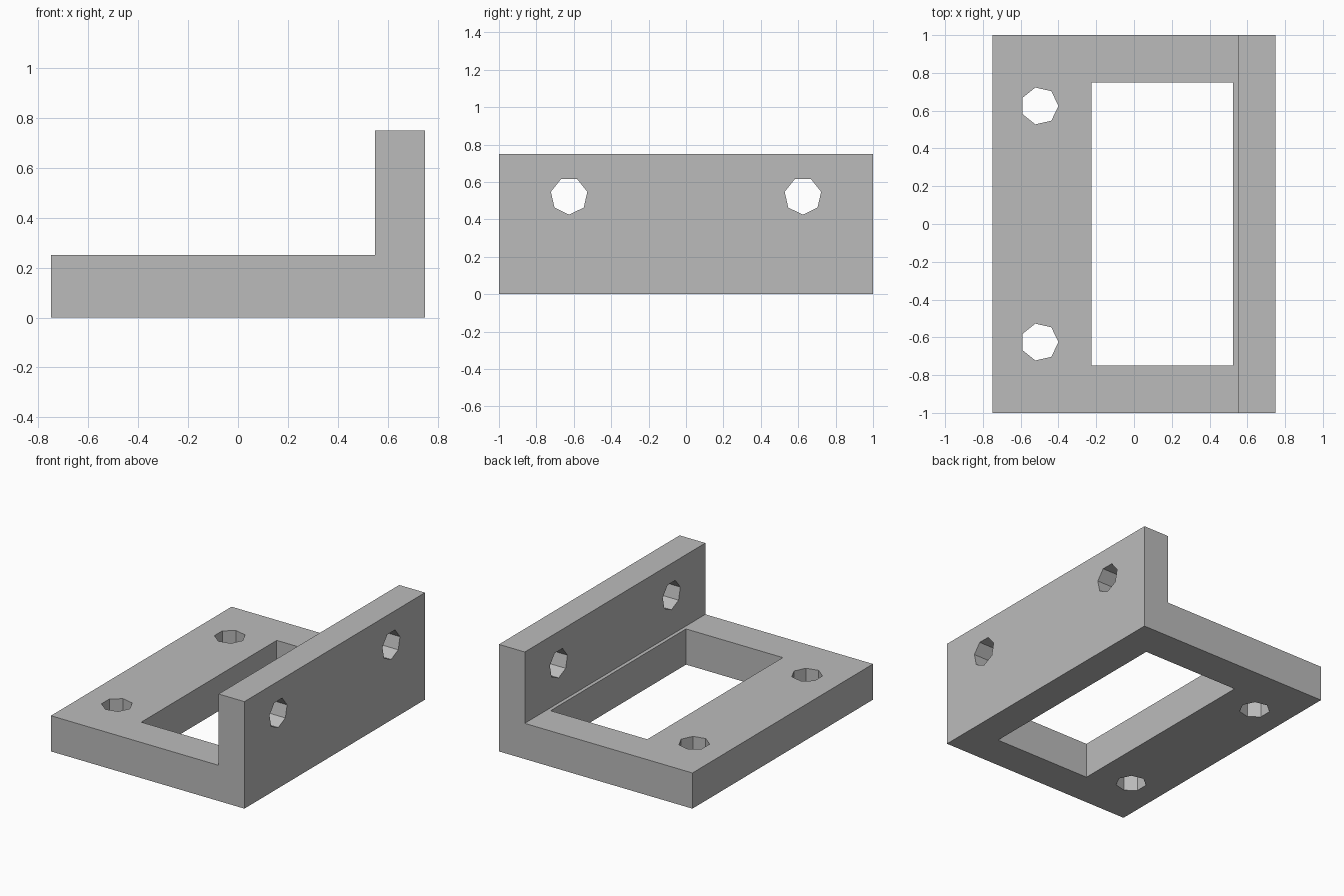
import bpy
import bmesh
from math import radians
from mathutils import Matrix

cube = bpy.data.objects.get("Cube")
if cube:
    bpy.data.objects.remove(cube, do_unlink=True)

LENGTH = 2.0
HOLE_Y = 0.625
HOLE_RADIUS = 0.1

grey = bpy.data.materials.new("plain grey")
grey.use_nodes = True
grey.diffuse_color = (0.5, 0.5, 0.5, 1)
grey.node_tree.nodes["Principled BSDF"].inputs["Base Color"].default_value = grey.diffuse_color


def to_object(name, bm):
    bmesh.ops.recalc_face_normals(bm, faces=bm.faces)
    mesh = bpy.data.meshes.new(name)
    bm.to_mesh(mesh)
    bm.free()
    mesh.materials.append(grey)
    obj = bpy.data.objects.new(name, mesh)
    bpy.context.collection.objects.link(obj)
    return obj


def cut(target, cutter):
    """Subtract the cutter from the target, then discard it."""
    cutter.hide_render = True
    mod = target.modifiers.new(cutter.name, 'BOOLEAN')
    mod.operation = 'DIFFERENCE'
    mod.solver = 'EXACT'
    mod.object = cutter
    bpy.context.view_layer.objects.active = target
    bpy.ops.object.modifier_apply(modifier=mod.name)
    bpy.data.objects.remove(cutter, do_unlink=True)


def hole_cutter(name, centre, turn):
    """Seven-sided drill, pointing up with a corner towards +x before turning."""
    bm = bmesh.new()
    matrix = Matrix.Translation(centre) @ turn @ Matrix.Rotation(radians(-90), 4, 'Z')
    bmesh.ops.create_cone(bm, cap_ends=True, segments=7, radius1=HOLE_RADIUS,
                          radius2=HOLE_RADIUS, depth=0.4, matrix=matrix)
    return to_object(name, bm)


# L-shaped bracket, extruded from its front profile
profile = [(-0.75, 0), (0.75, 0), (0.75, 0.75), (0.55, 0.75), (0.55, 0.25), (-0.75, 0.25)]
bm = bmesh.new()
face = bm.faces.new([bm.verts.new((x, -LENGTH / 2, z)) for x, z in profile])
extruded = bmesh.ops.extrude_face_region(bm, geom=[face], use_keep_orig=True)
moved = [v for v in extruded["geom"] if isinstance(v, bmesh.types.BMVert)]
bmesh.ops.translate(bm, verts=moved, vec=(0, LENGTH, 0))
bracket = to_object("angle_bracket", bm)

# Rectangular window through the base
bm = bmesh.new()
bmesh.ops.create_cube(bm, size=1, matrix=Matrix.Translation((0.15, 0, 0.1))
                      @ Matrix.Diagonal((0.75, 1.5, 0.5, 1)))
cut(bracket, to_object("window_cutter", bm))

# Bolt holes, a pair in the base and a pair in the upright wall
for side in (-1, 1):
    y = side * HOLE_Y
    cut(bracket, hole_cutter("base_hole_cutter", (-0.5, y, 0.125), Matrix.Identity(4)))
    cut(bracket, hole_cutter("wall_hole_cutter", (0.65, y, 0.525),
                             Matrix.Rotation(radians(90), 4, 'Y')))
